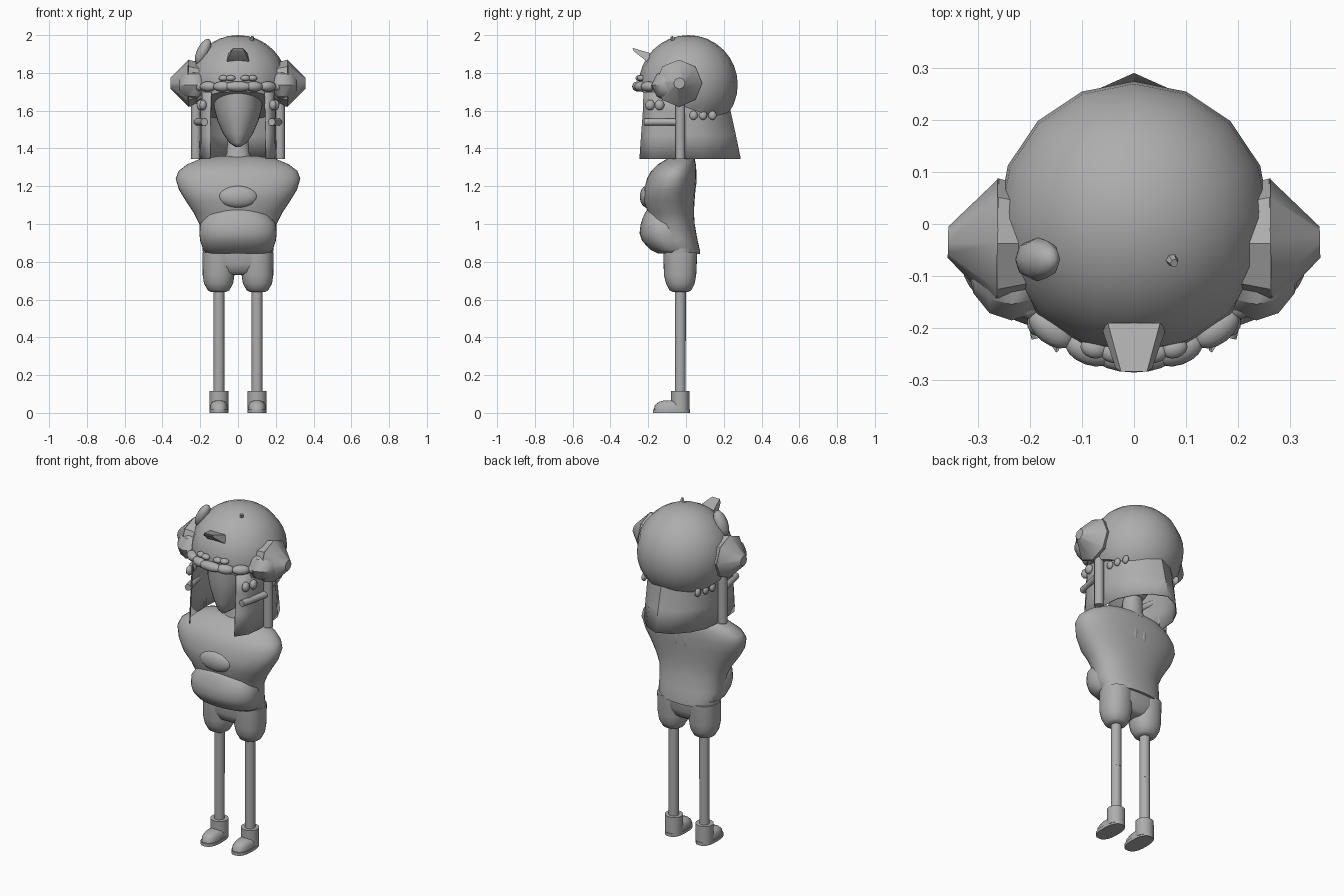
import bpy, bmesh, math
from mathutils import Vector, Matrix

if "Cube" in bpy.data.objects:
    bpy.data.objects.remove(bpy.data.objects["Cube"])

grey = bpy.data.materials.new("plain grey")
grey.diffuse_color = (0.42, 0.42, 0.42, 1)
grey.use_nodes = True
grey.node_tree.nodes["Principled BSDF"].inputs["Base Color"].default_value = grey.diffuse_color


def finish(name, bm, angle=40):
    bmesh.ops.recalc_face_normals(bm, faces=bm.faces)
    me = bpy.data.meshes.new(name)
    bm.to_mesh(me)
    bm.free()
    me.materials.append(grey)
    ob = bpy.data.objects.new(name, me)
    bpy.context.collection.objects.link(ob)
    bpy.ops.object.select_all(action='DESELECT')
    ob.select_set(True)
    bpy.context.view_layer.objects.active = ob
    bpy.ops.object.shade_smooth_by_angle(angle=math.radians(angle))
    return ob


def loft(name, rings, x=0, sides=32, power=2.0, angle=50):
    """Stack of rounded rings: (z, half width, front y, back y)."""
    bm = bmesh.new()
    loops = []
    for z, rx, y0, y1 in rings:
        loop = []
        for i in range(sides):
            t = 2 * math.pi * i / sides
            c, s = math.cos(t), math.sin(t)
            px = math.copysign(abs(c) ** (2 / power), c) * rx
            py = math.copysign(abs(s) ** (2 / power), s) * (y1 - y0) / 2
            loop.append(bm.verts.new((x + px, (y0 + y1) / 2 + py, z)))
        loops.append(loop)
    for a, b in zip(loops, loops[1:]):
        for i in range(sides):
            j = (i + 1) % sides
            bm.faces.new((a[i], a[j], b[j], b[i]))
    bm.faces.new(loops[0])
    bm.faces.new(loops[-1])
    return finish(name, bm, angle)


def ball(name, loc, size, rot=(0, 0, 0), seg=16, rings=10, angle=60):
    bm = bmesh.new()
    bmesh.ops.create_uvsphere(bm, u_segments=seg, v_segments=rings, radius=1)
    m = Matrix.LocRotScale(Vector(loc), None, None)
    r = Matrix.Rotation(rot[2], 4, 'Z') @ Matrix.Rotation(rot[1], 4, 'Y') @ Matrix.Rotation(rot[0], 4, 'X')
    bmesh.ops.transform(bm, matrix=m @ r @ Matrix.Diagonal((*size, 1)), verts=bm.verts)
    return finish(name, bm, angle)


def rod(name, a, b, r0, r1=None, seg=16):
    a, b = Vector(a), Vector(b)
    bm = bmesh.new()
    bmesh.ops.create_cone(bm, cap_ends=True, segments=seg, radius1=r0,
                          radius2=r0 if r1 is None else r1, depth=(b - a).length)
    q = (b - a).to_track_quat('Z', 'Y').to_matrix().to_4x4()
    bmesh.ops.transform(bm, matrix=Matrix.Translation((a + b) / 2) @ q, verts=bm.verts)
    return finish(name, bm)


# Cap: sphere cut along a slanted lower edge
bm = bmesh.new()
bmesh.ops.create_uvsphere(bm, u_segments=16, v_segments=16, radius=0.262)
bmesh.ops.translate(bm, vec=(0, 0.012, 1.738), verts=bm.verts)
cut = bmesh.ops.bisect_plane(bm, geom=bm.verts[:] + bm.edges[:] + bm.faces[:],
                             plane_co=(0, -0.25, 1.705), plane_no=(0, 0.35, 1), clear_inner=True)
bmesh.ops.holes_fill(bm, edges=[e for e in cut['geom_cut'] if isinstance(e, bmesh.types.BMEdge)])
finish("cap", bm, 40)

# Hair: open curtain round the sides and back, pointed at the back
half = [(0.147, -0.245), (0.192, -0.18), (0.2, -0.1), (0.202, 0), (0.195, 0.09),
        (0.152, 0.175), (0.082, 0.25)]
path = half + [(0, 0.287)] + [(-x, y) for x, y in reversed(half)]
bm = bmesh.new()
rows = []
for z, kx, ky in ((1.345, 1, 1), (1.47, 0.99, 0.91), (1.6, 0.98, 0.81), (1.7, 0.97, 0.78)):
    rows.append([bm.verts.new((x * kx, y * (ky if y > 0 else 0.6 + 0.4 * ky), z)) for x, y in path])
for a, b in zip(rows, rows[1:]):
    for i in range(len(path) - 1):
        bm.faces.new((a[i], a[i + 1], b[i + 1], b[i]))
hair = finish("hair", bm, 40)
mod = hair.modifiers.new("thickness", 'SOLIDIFY')
mod.thickness = 0.006
mod.offset = 0

# Face and neck
loft("face", [(1.408, 0.014, -0.15, -0.08), (1.43, 0.047, -0.17, 0.0), (1.48, 0.08, -0.185, 0.08),
              (1.55, 0.11, -0.2, 0.12), (1.62, 0.128, -0.21, 0.15), (1.72, 0.135, -0.21, 0.18)])
loft("neck", [(1.33, 0.1, -0.08, 0.05), (1.37, 0.06, -0.07, 0.04), (1.5, 0.05, -0.06, 0.04)])

# Front wreath of rounded lumps along the cap edge
for i in range(-4, 5):
    t = i * math.radians(19)
    r = 0.258
    ball("wreath_lump", (r * math.sin(t), 0.003 - r * math.cos(t), 1.728),
         (0.075 if i == 0 else 0.05, 0.03, 0.027), (0, 0, t))
for i in (-2, -1, 1, 2):
    t = i * math.radians(9)
    ball("wreath_bud", (0.25 * math.sin(t), -0.25 * math.cos(t), 1.772), (0.026, 0.02, 0.016), (0, 0, t))

# Front badge: horn-like wedge that leans forward and up
bm = bmesh.new()
base = [(-0.062, -0.2, 1.855), (0.062, -0.2, 1.855), (0.05, -0.19, 1.905), (-0.05, -0.19, 1.905)]
tip = [(-0.035, -0.277, 1.915), (0.035, -0.277, 1.915), (0.025, -0.283, 1.932), (-0.025, -0.283, 1.932)]
v = [bm.verts.new(p) for p in base + tip]
for i in range(4):
    j = (i + 1) % 4
    bm.faces.new((v[i], v[j], v[j + 4], v[i + 4]))
bm.faces.new(v[:4])
bm.faces.new(v[4:])
finish("badge", bm)

# Side tuft and small pin on the cap
ball("tuft", (-0.185, -0.068, 1.912), (0.033, 0.042, 0.075), (0, 0.45, 0), 8, 6)
rod("pin", (0.07, -0.065, 1.965), (0.077, -0.075, 1.992), 0.014, 0.008, 6)

for s in (-1, 1):
    # Low-sided earmuffs: two stacked cones
    rod("earmuff_inner", (s * 0.17, -0.037, 1.745), (s * 0.262, -0.037, 1.745), 0.10, 0.125, 8)
    rod("earmuff_outer", (s * 0.262, -0.037, 1.745), (s * 0.357, -0.035, 1.745), 0.125, 0.03, 8)
    ball("earmuff_front", (s * 0.235, -0.08, 1.735), (0.085, 0.105, 0.085), (0, s * math.pi / 2, 0), 8, 6, 35)
    # Hanging side cord, clip and the small trim beads
    rod("side_cord", (s * 0.222, -0.03, 1.345), (s * 0.222, -0.03, 1.68), 0.026)
    rod("hair_clip", (s * 0.178, -0.218, 1.54), (s * 0.215, -0.05, 1.54), 0.019)
    for y in (0.04, 0.09, 0.14):
        ball("trim_bead", (s * (0.206 - y * y * 1.5), y, 1.575), (0.014, 0.022, 0.024), seg=10, rings=6)
    for y, x in ((-0.19, 0.185), (-0.14, 0.2)):
        ball("side_bead", (s * x, y, 1.63), (0.02, 0.026, 0.028), seg=10, rings=6)

# Torso, belly, chest emblem and back marks
loft("torso", [(0.84, 0.165, -0.10, 0.074), (0.86, 0.185, -0.15, 0.074), (0.92, 0.197, -0.18, 0.06),
               (1.0, 0.205, -0.19, 0.046), (1.06, 0.235, -0.2, 0.042), (1.12, 0.275, -0.226, 0.045),
               (1.18, 0.312, -0.222, 0.05), (1.24, 0.33, -0.207, 0.055), (1.28, 0.315, -0.185, 0.055),
               (1.315, 0.27, -0.15, 0.052), (1.345, 0.2, -0.1, 0.045), (1.36, 0.1, -0.06, 0.02)],
     sides=40, power=2.2, angle=60)
loft("belly", [(0.845, 0.165, -0.15, 0.03), (0.865, 0.185, -0.19, 0.03), (0.91, 0.2, -0.232, 0.02),
               (0.95, 0.205, -0.246, 0.02), (1.0, 0.2, -0.24, 0.0), (1.05, 0.165, -0.222, -0.02),
               (1.085, 0.09, -0.2, -0.05)], sides=40, power=2.3, angle=60)
ball("chest_emblem", (0, -0.208, 1.145), (0.104, 0.036, 0.058), seg=24, rings=12)
for s in (-1, 1):
    ball("back_mark", (s * 0.03, 0.043, 1.23), (0.018, 0.012, 0.06))

# Shorts: waist plus two rounded legs
loft("shorts_waist", [(0.73, 0.1, -0.075, 0.015), (0.745, 0.14, -0.1, 0.035), (0.79, 0.185, -0.118, 0.055),
                      (0.87, 0.187, -0.118, 0.06)], power=2.4)
for s in (-1, 1):
    x = s * 0.103
    loft("shorts_leg", [(0.64, 0.04, -0.07, 0.01), (0.65, 0.058, -0.088, 0.029),
                        (0.685, 0.077, -0.106, 0.046), (0.73, 0.084, -0.117, 0.054),
                        (0.85, 0.085, -0.12, 0.06)], x=x, power=2.2, angle=60)
    # Thin legs in two sections
    x = s * 0.101
    rod("upper_leg", (x, -0.03, 0.38), (x, -0.03, 0.66), 0.029)
    rod("lower_leg", (x, -0.03, 0.09), (x, -0.03, 0.38), 0.0285)
    # Boots: shaft, rounded foot and sole
    loft("boot_shaft", [(0.01, 0.05, -0.077, 0.018), (0.115, 0.05, -0.08, 0.018)], x=x, sides=24)
    loft("boot_foot", [(0.015, 0.047, -0.17, 0.016), (0.04, 0.046, -0.165, 0.014),
                       (0.058, 0.036, -0.145, 0.008), (0.066, 0.015, -0.115, -0.01)],
         x=x, sides=24, power=2.5)
    loft("boot_sole", [(0, 0.051, -0.176, 0.021), (0.018, 0.051, -0.176, 0.021)],
         x=x, sides=24, power=2.5)
